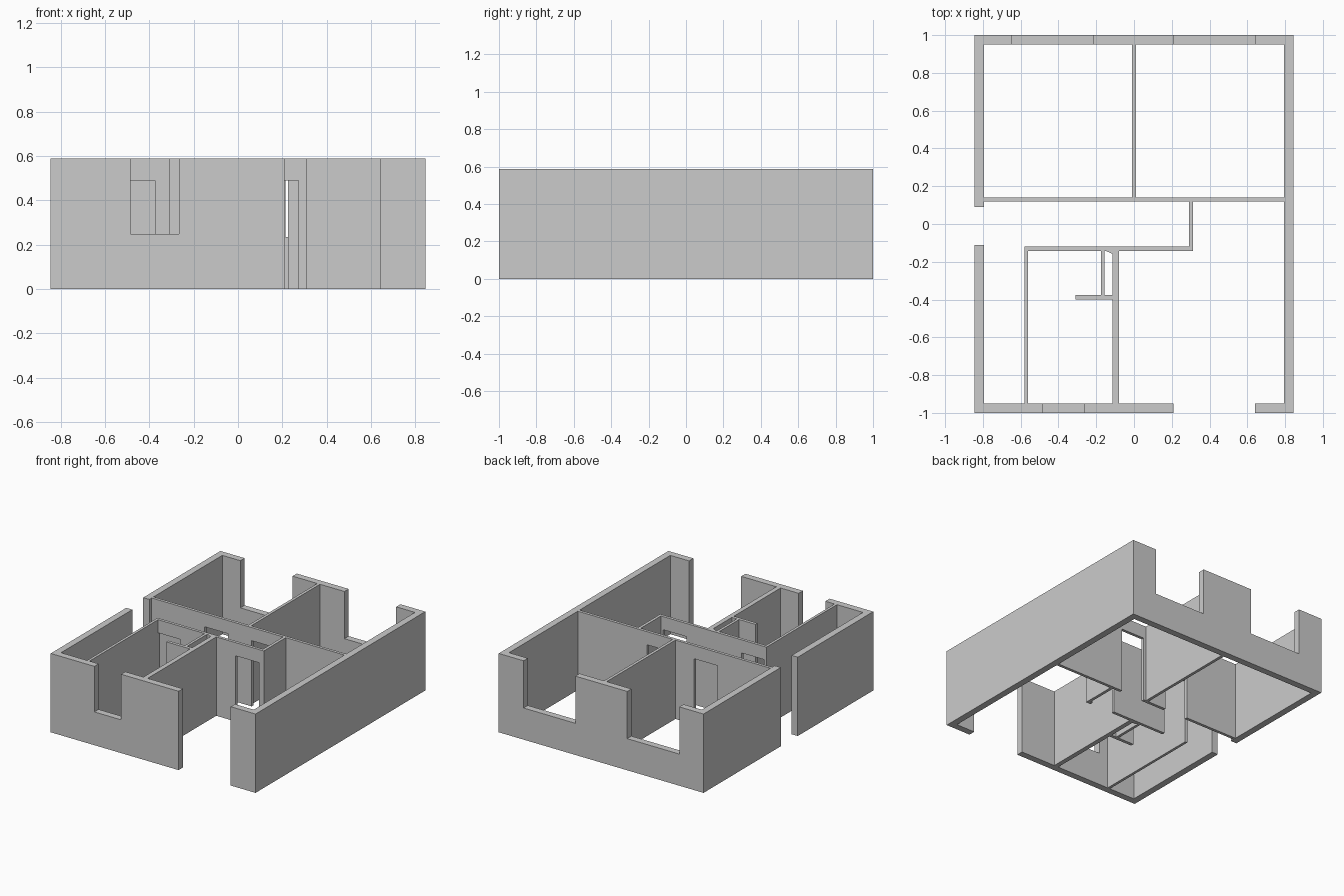
import bpy, bmesh
from mathutils import Vector

cube = bpy.data.objects.get("Cube")
if cube:
    bpy.data.objects.remove(cube, do_unlink=True)

H = 0.588          # wall height
DOOR = 0.49        # door head height
X, T = 0.845, 0.05  # half width and outer wall thickness
I, J = X - T, 1 - T  # inner faces of the shell

plaster = bpy.data.materials.new("grey_plaster")
plaster.use_nodes = True
grey = (0.6, 0.6, 0.6, 1)
plaster.diffuse_color = grey
plaster.node_tree.nodes["Principled BSDF"].inputs["Base Color"].default_value = grey


def extrude(name, points, direction):
    """Sweep a closed flat outline along a direction."""
    bm = bmesh.new()
    face = bm.faces.new([bm.verts.new(p) for p in points])
    swept = bmesh.ops.extrude_face_region(bm, geom=[face])["geom"]
    moved = [v for v in swept if isinstance(v, bmesh.types.BMVert)]
    bmesh.ops.translate(bm, verts=moved, vec=Vector(direction))
    bmesh.ops.recalc_face_normals(bm, faces=bm.faces)
    mesh = bpy.data.meshes.new(name)
    bm.to_mesh(mesh)
    bm.free()
    mesh.materials.append(plaster)
    obj = bpy.data.objects.new(name, mesh)
    bpy.context.collection.objects.link(obj)
    return obj


def plan(name, points, z0=0, z1=H):
    """Solid raised from a floor plan outline."""
    return extrude(name, [(x, y, z0) for x, y in points], (0, 0, z1 - z0))


def rect(x0, x1, y0, y1):
    return [(x0, y0), (x1, y0), (x1, y1), (x0, y1)]


def door_wall(name, x0, x1, y0, y1, doors):
    """Wall running along x with door openings cut up from the floor."""
    outline = [(x0, 0)]
    for a, b in doors:
        outline += [(a, 0), (a, DOOR), (b, DOOR), (b, 0)]
    outline += [(x1, 0), (x1, H), (x0, H)]
    return extrude(name, [(x, y0, z) for x, z in outline], (0, y1 - y0, 0))


def cut_window(wall, x0, x1, y, sill):
    """Open a window from its sill to the top of the wall."""
    cutter = plan("window_cutter", rect(x0, x1, y - 0.1, y + 0.1), sill, 1)
    cutter.hide_render = True
    mod = wall.modifiers.new("window", "BOOLEAN")
    mod.operation, mod.solver, mod.object = "DIFFERENCE", "EXACT", cutter
    bpy.context.view_layer.objects.active = wall
    bpy.ops.object.modifier_apply(modifier=mod.name)
    bpy.data.objects.remove(cutter, do_unlink=True)


# Outer shell: two runs separated by the front and side entrances
back_shell = plan("back_outer_walls", [
    (-X, 0.09), (-I, 0.09), (-I, J), (I, J), (I, -J), (0.64, -J),
    (0.64, -1), (X, -1), (X, 1), (-X, 1)])
front_shell = plan("front_outer_walls", [
    (-X, -0.11), (-X, -1), (0.21, -1), (0.21, -J), (-I, -J), (-I, -0.11)])

# Windows
for x0, x1 in ((-0.645, -0.215), (0.213, 0.64)):
    cut_window(back_shell, x0, x1, 1, 0.236)
cut_window(front_shell, -0.485, -0.265, -1, 0.248)

# Partitions with doors
door_wall("bedroom_wall", -I, I, 0.118, 0.14, [(-0.357, -0.165), (0.03, 0.225)])
door_wall("hall_wall", -0.58, 0.312, -0.142, -0.12, [(-0.56, -0.375), (0.08, 0.272)])

# Solid partitions
for name, *area in (
        ("bedroom_divider", -0.011, 0.011, 0.14, J),
        ("hall_end_wall", 0.29, 0.312, -0.12, 0.118),
        ("passage_wall", -0.58, -0.56, -J, -0.142),
        ("middle_room_wall", -0.115, -0.08, -J, -0.142),
        ("closet_front_wall", -0.31, -0.115, -0.4, -0.376),
        ("closet_side_wall", -0.175, -0.155, -0.376, -0.142)):
    plan(name, rect(*area))

# Small corner fillet inside the closet
plan("closet_corner", [(-0.15, -0.142), (-0.115, -0.158), (-0.115, -0.142)])
